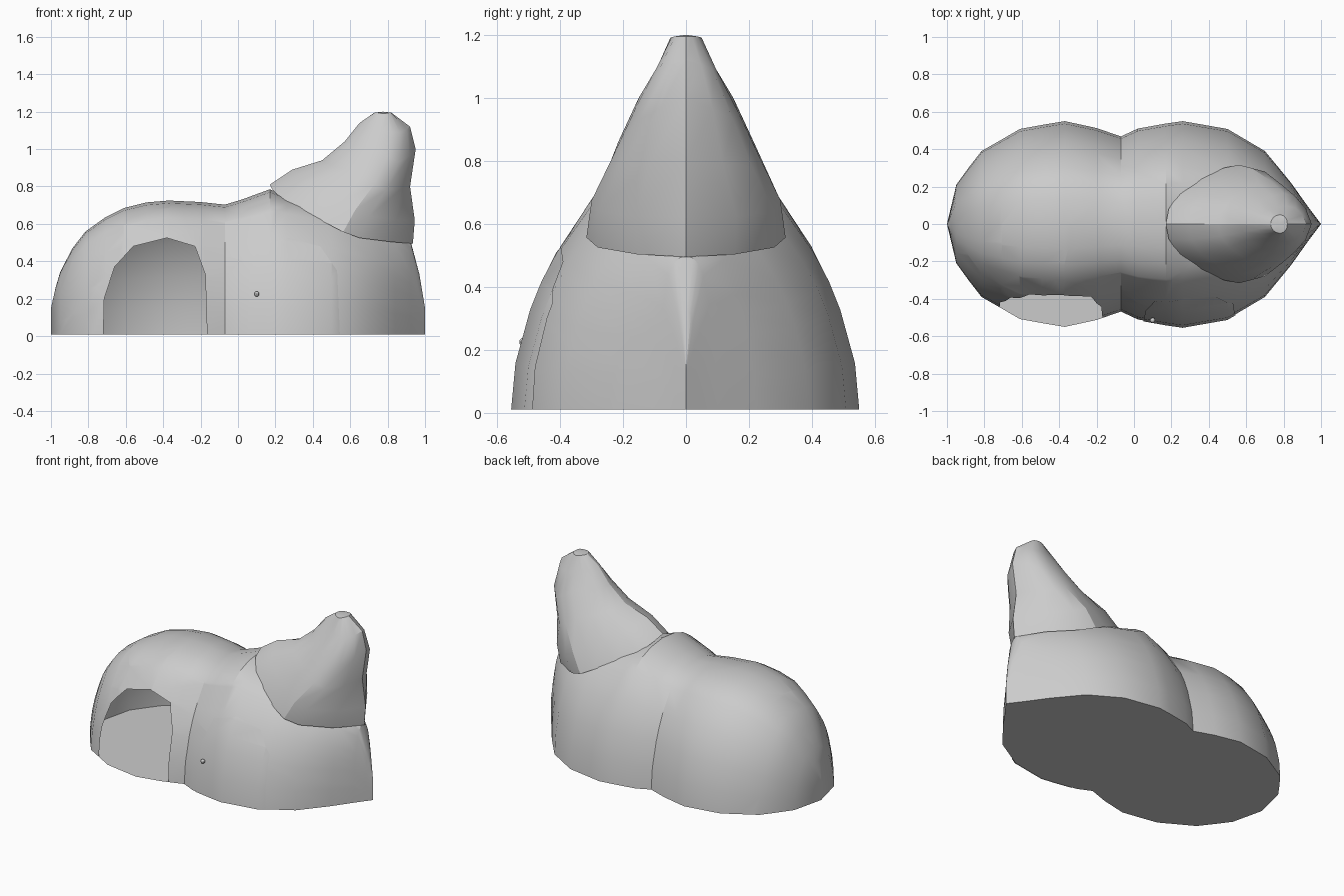
import bpy, bmesh
from mathutils import Vector

if "Cube" in bpy.data.objects:
    bpy.data.objects.remove(bpy.data.objects["Cube"])

BASE = 0.01


def finish(bm, name, angle=0.52):
    me = bpy.data.meshes.new(name)
    bm.to_mesh(me)
    bm.free()
    ob = bpy.data.objects.new(name, me)
    bpy.context.collection.objects.link(ob)
    bpy.ops.object.select_all(action='DESELECT')
    ob.select_set(True)
    bpy.context.view_layer.objects.active = ob
    bpy.ops.object.shade_smooth_by_angle(angle=angle)
    return ob


# Body: arch sections (x, half width, height) lofted along x
STATIONS = [(-1, 0, .15), (-.975, .105, .26), (-.95, .21, .345), (-.885, .3, .47),
            (-.815, .39, .56), (-.71, .45, .635), (-.61, .508, .685), (-.49, .53, .715),
            (-.37, .55, .725), (-.2, .513, .717), (-.07, .468, .703), (.02, .51, .73),
            (.17, .537, .785), (.26, .55, .75), (.5, .508, .7), (.7, .39, .62),
            (.84, .22, .56), (.925, .1, .5), (.97, .04, .33), (1, 0, .15)]
ARCH = [(1, 0), (.975, .2), (.89, .43), (.825, .55), (.74, .67), (.55, .87), (.4, .94), (.24, .98)]


def build_body():
    bm = bmesh.new()
    profile = ARCH + [(0, 1)] + [(-g, u) for g, u in reversed(ARCH)]
    rows = [[bm.verts.new((x, w * g, BASE + u * (h - BASE))) for g, u in profile]
            for x, w, h in STATIONS]
    for a, b in zip(rows, rows[1:]):
        for i in range(len(profile)):
            j = (i + 1) % len(profile)      # last strip closes the floor
            bm.faces.new((a[i], a[j], b[j], b[i]))
    bmesh.ops.remove_doubles(bm, verts=bm.verts, dist=0.0005)
    bmesh.ops.recalc_face_normals(bm, faces=bm.faces)
    return bm


# Slice an arched outline (x, z) into the front wall and return the faces inside it
def cut_arch(bm, outline):
    planes = []
    for (x0, z0), (x1, z1) in zip(outline, outline[1:]):
        planes.append((Vector((x0, 0, z0)), Vector((z0 - z1, 0, x1 - x0))))
    for co, no in planes:
        faces = [f for f in bm.faces if f.calc_center_median().y < -.03]
        geom = set(faces)
        for f in faces:
            geom.update(f.edges)
            geom.update(f.verts)
        bmesh.ops.bisect_plane(bm, geom=list(geom), dist=1e-5, plane_co=co, plane_no=no)
    inside = []
    for f in bm.faces:
        c = f.calc_center_median()
        if c.y < -.03 and c.z > BASE + .002 and all((c - co).dot(no) < 0 for co, no in planes):
            inside.append(f)
    return inside


opening = [(-.72, 0), (-.715, .2), (-.66, .37), (-.56, .48), (-.38, .525),
           (-.23, .48), (-.175, .33), (-.165, 0)]
door_outline = [(.05, 0), (.06, .33), (.11, .48), (.27, .525), (.44, .48), (.53, .35), (.545, 0)]

body = build_body()
bmesh.ops.delete(body, geom=cut_arch(body, opening), context='FACES')
finish(body, "body_shell")

# Closed door, lying just in front of the wall
door = build_body()
keep = set(cut_arch(door, door_outline))
bmesh.ops.delete(door, geom=[f for f in door.faces if f not in keep], context='FACES')
bmesh.ops.translate(door, vec=(0, -.005, 0), verts=door.verts)
finish(door, "door")

# Door knob
knob = bmesh.new()
bmesh.ops.create_uvsphere(knob, u_segments=10, v_segments=8, radius=.014)
bmesh.ops.translate(knob, vec=(.1, -.515, .225), verts=knob.verts)
finish(knob, "door_knob")

# Pointed hood: half-side columns from base to tip, front ridge to back ridge
COLUMNS = [
    [(.935, 0, .495), (.945, 0, .62), (.92, 0, .8), (.95, 0, 1.0), (.92, 0, 1.12), (.82, 0, 1.195)],
    [(.65, .28, .525), (.7, .28, .64), (.79, .21, .78), (.86, .15, .93), (.865, .085, 1.09), (.81, .035, 1.195)],
    [(.48, .3, .6), (.56, .27, .72), (.67, .215, .86), (.74, .15, 1.0), (.77, .09, 1.1), (.78, .05, 1.19)],
    [(.24, .16, .725), (.36, .16, .82), (.51, .125, .91), (.61, .085, 1.025), (.68, .055, 1.12), (.745, .035, 1.195)],
    [(.17, 0, .81), (.29, 0, .89), (.45, 0, .94), (.57, 0, 1.04), (.65, 0, 1.14), (.73, 0, 1.195)],
]
hood = bmesh.new()
cols = COLUMNS + [[(x, -y, z) for x, y, z in c] for c in COLUMNS[3:0:-1]]
n = len(cols)
rings = []
for k in range(6):
    p = [Vector(c[k]) for c in cols]
    ring = []
    for i in range(n):
        ring.append(hood.verts.new(p[i]))
        mid = (9 * (p[i] + p[(i + 1) % n]) - p[i - 1] - p[(i + 2) % n]) / 16
        ring.append(hood.verts.new(mid))
    rings.append(ring)
for a, b in zip(rings, rings[1:]):
    for i in range(2 * n):
        j = (i + 1) % (2 * n)
        hood.faces.new((a[i], a[j], b[j], b[i]))
tip = hood.verts.new((.775, 0, 1.2))
for i in range(2 * n):
    hood.faces.new((rings[-1][i], rings[-1][(i + 1) % (2 * n)], tip))
bmesh.ops.recalc_face_normals(hood, faces=hood.faces)
finish(hood, "pointed_hood", 0.45)
